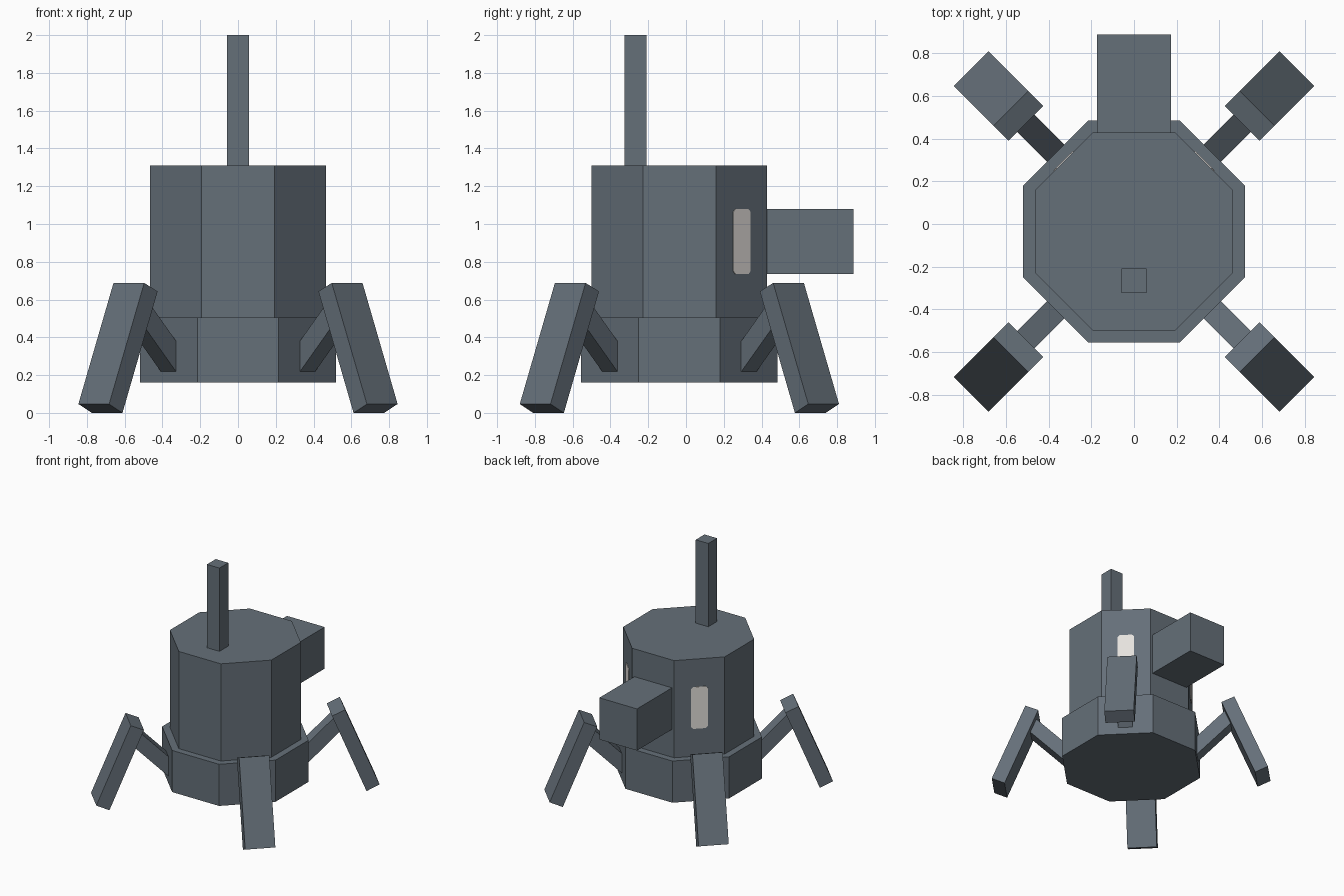
import bpy, math
from mathutils import Vector

if "Cube" in bpy.data.objects:
    bpy.data.objects.remove(bpy.data.objects["Cube"])

CY = -0.035          # body axis in y


def material(name, rgb):
    m = bpy.data.materials.new(name)
    m.diffuse_color = (*rgb, 1)
    m.use_nodes = True
    m.node_tree.nodes["Principled BSDF"].inputs["Base Color"].default_value = m.diffuse_color
    return m


SLATE = material("slate_grey", (0.13, 0.16, 0.19))
PALE = material("pale_window", (0.79, 0.76, 0.73))


def prism(name, profile, place, lo, hi, mat):
    """Extrude a 2D profile from lo to hi; place(a, b, h) gives the 3D point."""
    n = len(profile)
    verts = [place(a, b, h) for h in (lo, hi) for a, b in profile]
    faces = [tuple(range(n))[::-1], tuple(range(n, 2 * n))]
    faces += [(i, (i + 1) % n, n + (i + 1) % n, n + i) for i in range(n)]
    mesh = bpy.data.meshes.new(name)
    mesh.from_pydata(verts, [], faces)
    mesh.materials.append(mat)
    obj = bpy.data.objects.new(name, mesh)
    bpy.context.collection.objects.link(obj)
    return obj


def octagon(apothem):
    r = apothem / math.cos(math.pi / 8)
    return [(r * math.cos(math.pi / 8 + i * math.pi / 4),
             r * math.sin(math.pi / 8 + i * math.pi / 4)) for i in range(8)]


def rect(w, d):
    return [(-w / 2, -d / 2), (w / 2, -d / 2), (w / 2, d / 2), (-w / 2, d / 2)]


def upright(y):
    return lambda a, b, h: (a, b + y, h)


# Octagonal base, cabin and square mast
prism("base", octagon(0.52), upright(CY), 0.16, 0.505, SLATE)
prism("cabin", octagon(0.465), upright(CY), 0.505, 1.31, SLATE)
prism("mast", rect(0.115, 0.115), upright(-0.267), 1.31, 2.0, SLATE)

# Box sticking out of the back
prism("back_box", rect(0.345, 0.345),
      lambda a, b, h: (-a, h, 0.907 + b), 0.42, 0.888, SLATE)


def radial(angle):
    """Profile in (radius, height), extruded sideways around the body axis."""
    d = Vector((math.cos(angle), math.sin(angle), 0))
    t = Vector((math.sin(angle), -math.cos(angle), 0))
    return lambda r, z, s: d * r + t * s + Vector((0, CY, z))


# Four diagonal legs, each a slanted plate on a rising square arm
LEG = [(0.98, 0.0), (1.08, 0.047), (0.817, 0.688), (0.717, 0.643)]
ARM = [(0.49, 0.188), (0.82, 0.518), (0.739, 0.599), (0.409, 0.269)]
names = ("back_right", "back_left", "front_left", "front_right")
for i, name in enumerate(names):
    place = radial(math.radians(45 + 90 * i))
    prism(name + "_arm", ARM, place, -0.057, 0.057, SLATE)
    prism(name + "_leg", LEG, place, -0.115, 0.115, SLATE)

# Windows with clipped corners on the two rear diagonal walls
W, H, C = 0.064, 0.173, 0.016
PANE = [(-W + C, -H), (W - C, -H), (W, -H + C), (W, H - C),
        (W - C, H), (-W + C, H), (-W, H - C), (-W, -H + C)]
for name, deg in (("right_window", 45), ("left_window", 135)):
    wall = radial(math.radians(deg))
    prism(name, PANE, lambda a, b, h, wall=wall: wall(h, 0.907 + b, -a),
          0.463, 0.469, PALE)
